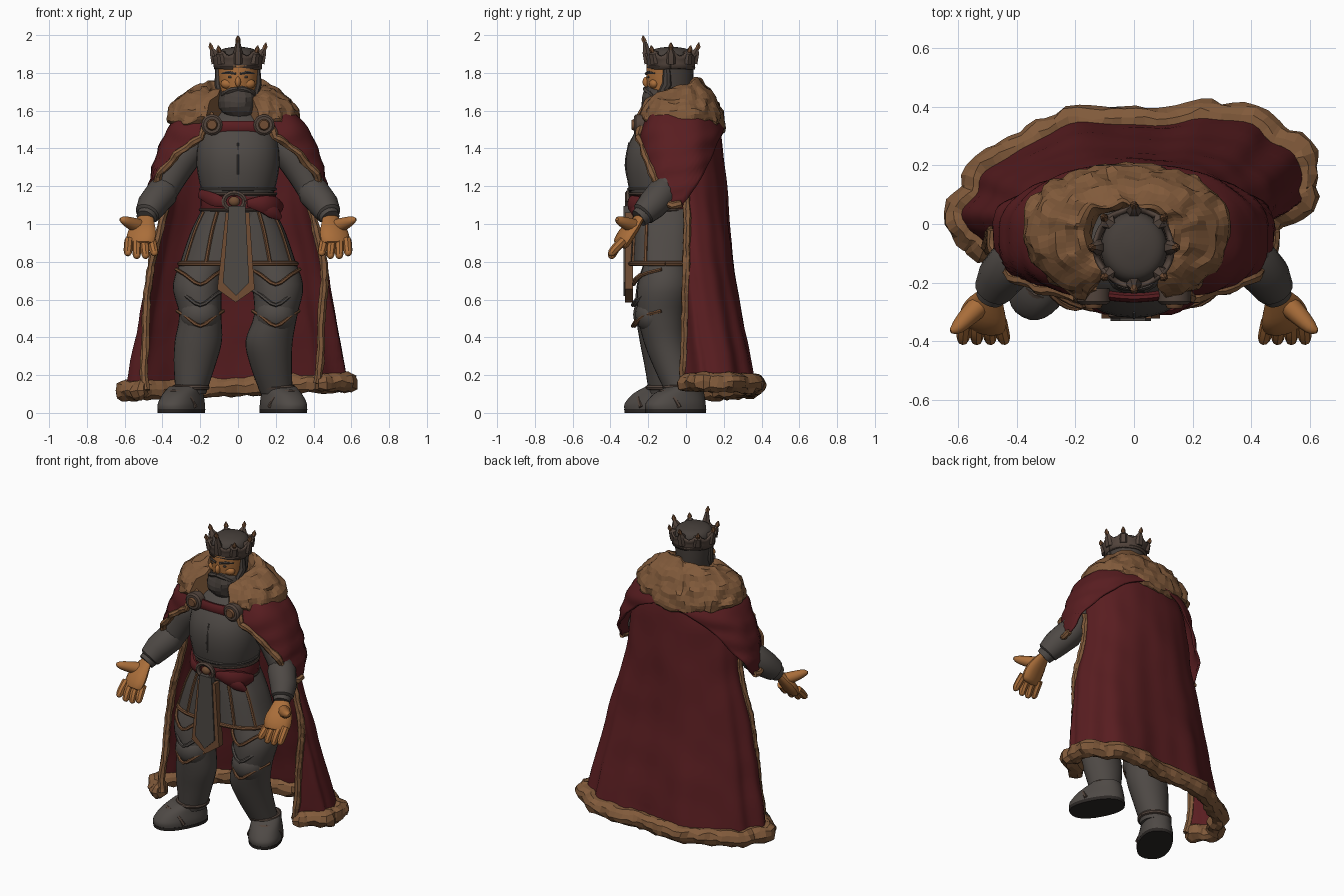
import bpy, bmesh, math
from math import sin, cos, pi, radians
from mathutils import Vector, noise

cube = bpy.data.objects.get("Cube")
if cube:
    bpy.data.objects.remove(cube, do_unlink=True)


def material(name, *rgb):
    m = bpy.data.materials.new(name)
    m.use_nodes = True
    m.diffuse_color = (*rgb, 1)
    m.node_tree.nodes["Principled BSDF"].inputs["Base Color"].default_value = (*rgb, 1)
    return m


RED = material("red_cloth", .1, .0125, .0148)
FUR = material("brown_fur", .218, .102, .043)
SKIN = material("skin", .40, .155, .042)
STEEL = material("dark_steel", .077, .067, .06)
TRIM = material("copper_trim", .165, .075, .034)
HAIR = material("dark_hair", .062, .05, .043)
CROWN = material("aged_metal", .085, .058, .045)
SOLE = material("black_sole", .024, .02, .018)


def sample(keys, t):
    """Smooth curve through evenly spaced key tuples."""
    f = t * (len(keys) - 1)
    i = min(int(f), len(keys) - 2)
    f -= i
    a, b, c, d = (keys[max(0, min(len(keys) - 1, i + k))] for k in (-1, 0, 1, 2))
    return [q + f * (r - p) / 2 + f * f * (p - 2.5 * q + 2 * r - s / 2)
            + f ** 3 * (1.5 * (q - r) + (s - p) / 2) for p, q, r, s in zip(a, b, c, d)]


def spow(v, p):
    return math.copysign(abs(v) ** p, v)


def loft(name, rings, mat, closed=True, smooth=True, rough=0, freq=14, thick=0):
    """Skin a list of point rings; closed rings get end caps."""
    bm = bmesh.new()
    rows = [[bm.verts.new(p) for p in ring] for ring in rings]
    n = len(rows[0])
    for a, b in zip(rows, rows[1:]):
        for i in range(n if closed else n - 1):
            j = (i + 1) % n
            bm.faces.new((a[i], a[j], b[j], b[i]))
    if closed:
        bm.faces.new(rows[0])
        bm.faces.new(rows[-1])
    bmesh.ops.recalc_face_normals(bm, faces=bm.faces)
    for v in bm.verts:
        v.co += noise.noise_vector(v.co * freq) * rough
    for e in bm.edges:
        e.smooth = e.calc_face_angle(0) < radians(40)
    for f in bm.faces:
        f.smooth = smooth
    mesh = bpy.data.meshes.new(name)
    bm.to_mesh(mesh)
    bm.free()
    mesh.materials.append(mat)
    ob = bpy.data.objects.new(name, mesh)
    bpy.context.scene.collection.objects.link(ob)
    if thick:
        ob.modifiers.new("thickness", "SOLIDIFY").thickness = thick
    return ob


def column(name, keys, mat, steps=16, n=28, p=1, **kw):
    """Upright body; keys are (centre x, centre y, z, radius x, radius y)."""
    rings = []
    for k in range(steps + 1):
        x, y, z, rx, ry = sample(keys, k / steps)
        rings.append([(x + rx * spow(cos(a), p), y + ry * spow(sin(a), p), z)
                      for a in (2 * pi * i / n for i in range(n))])
    return loft(name, rings, mat, **kw)


def limb(name, path, mat, n=10, steps=0, flat=1, **kw):
    """Tube along a path of (x, y, z, radius)."""
    if steps:
        path = [sample(path, k / steps) for k in range(steps + 1)]
    pts = [Vector(p[:3]) for p in path]
    rings, q, last = [], None, None
    for i, p in enumerate(pts):
        t = (pts[min(i + 1, len(pts) - 1)] - pts[max(i - 1, 0)]).normalized()
        q = last.rotation_difference(t) @ q if q else t.to_track_quat('Z', 'Y')
        last, r = t, path[i][3]
        rings.append([p + q @ Vector((r * cos(a), r * flat * sin(a), 0))
                      for a in (2 * pi * k / n for k in range(n))])
    return loft(name, rings, mat, **kw)


def ball(name, x, y, z, rx, ry, rz, mat, **kw):
    return loft(name, [[(x + rx * sin(b) * cos(a), y + ry * sin(b) * sin(a), z + rz * cos(b))
                        for a in (2 * pi * i / 16 for i in range(16))]
                       for b in (pi * (k + .1) / 10.2 for k in range(11))], mat, **kw)


def hoop(name, x, y, z, rx, ry, r, mat, p=1):
    ring = [2 * pi * i / 48 for i in range(49)]
    return limb(name, [(x + rx * spow(cos(a), p), y + ry * spow(sin(a), p), z, r) for a in ring], mat, n=8)


def span(a, b, n):
    return [a + (b - a) * i / n for i in range(n + 1)]


# Long cape, open at the front: height, centre y, radii, left and right end angles
CAPE = [(1.62, -.03, .28, .18, 100, 100), (1.4, 0, .36, .2, 100, 100), (1.1, .02, .39, .21, 100, 100),
        (.8, .03, .465, .235, 107, 102), (.5, .05, .52, .27, 120, 108), (.14, .08, .585, .3, 135, 126)]


def cape_point(t, u):
    z, yc, a, b, left, right = sample(CAPE, t)
    th, low = u * radians(left if u > 0 else right), t * t
    k = 1 + low * .022 * sin(th * 11) + t * .012 * sin(th * 17 + 1)
    x = a * k * sin(th)
    dent = .05 * math.exp(-((x - .07) / .12) ** 2)
    depth = b * k * cos(th) * (1 if cos(th) > 0 else .65)
    return x, yc + depth + low * (.11 * x - dent), z + low * .04 * x


loft("cape", [[cape_point(t, u) for u in span(-1, 1, 80)] for t in span(0, 1, 30)],
     RED, closed=False, rough=.008, freq=6, thick=.014)
limb("cape_fur_hem", [(*cape_point(1, u), .035 if abs(u) == 1 else .053) for u in span(-1, 1, 70)],
     FUR, smooth=False, rough=.016, freq=22)
for side, s in (("left", 1), ("right", -1)):
    limb(side + "_cape_fur_edge", [(*cape_point(t, s), .022) for t in span(.3, 1, 36)],
         FUR, n=7, smooth=False, rough=.008, freq=25)

# Shoulder mantle draped over the upper arms, swooping up to the collar behind
DROP = [(1.52,), (1.44,), (1.25,), (1.1,), (1.3,), (1.46,)]
WIDTH = [(.26, .17), (.37, .225), (.43, .23), (.465, .23), (.48, .23)]


def mantle_point(u, t):
    th = u * radians(160)
    z = 1.64 + (sample(DROP, abs(u))[0] - 1.64) * t
    a, b = sample(WIDTH, min(1, (1.64 - z) / .52))
    k = 1 + .018 * t * sin(z * 55 + abs(u) * 9)
    p = .9 if cos(th) > 0 else .68
    return a * k * spow(sin(th), p), -.025 + b * k * spow(cos(th), p), z


loft("shoulder_mantle", [[mantle_point(u, t) for u in span(-1, 1, 72)] for t in span(0, 1, 16)],
     RED, closed=False, rough=.008, freq=8, thick=.012)
for side, s in (("left", 1), ("right", -1)):
    edge = [mantle_point(s, t) for t in span(.3, 1, 8)]
    edge += [mantle_point(s * u, 1) for u in span(.98, .56, 24)]
    limb(side + "_mantle_fur_edge", [(*p, .02) for p in edge], FUR, n=7,
         smooth=False, rough=.008, freq=25)

# Thick fur collar: (ring scale, height at back, height at front)
COLLAR = [(.36, 1.64, 1.58), (.44, 1.77, 1.70), (.66, 1.745, 1.69), (.9, 1.675, 1.65),
          (1.04, 1.60, 1.59), (1.06, 1.54, 1.54), (.85, 1.52, 1.51)]


def collar_point(u, t):
    th = u * radians(161)
    k, back, front = sample(COLLAR, t)
    mix = (1 + cos(th)) / 2
    vee = .06 * max(0, 1 - abs(u) * 3) * t
    return (-.025 + .328 * k * spow(sin(th), .85), -.03 + .218 * k * spow(cos(th), .85),
            front + (back - front) * mix - vee)


loft("fur_collar", [[collar_point(u, t) for t in span(0, 1, 18)] for u in span(-1, 1, 64)],
     FUR, smooth=False, rough=.022, freq=17)

# Torso armour and edging
column("cuirass", [(0, -.12, 1.02, .185, .165), (0, -.12, 1.12, .18, .165), (0, -.12, 1.2, .2, .185),
                   (0, -.12, 1.31, .22, .2), (0, -.12, 1.42, .215, .185), (0, -.1, 1.53, .18, .14),
                   (0, -.08, 1.6, .1, .09)], STEEL, p=.9)
hoop("cuirass_lower_edge", 0, -.12, 1.185, .197, .183, .009, STEEL)
limb("chest_ridge", [(0, -.296, 1.19, .004), (0, -.32, 1.31, .005), (0, -.302, 1.43, .004)], STEEL, steps=8)

# Belt, buckle and sash
column("belt", [(0, -.12, 1.07, .2, .175), (0, -.12, 1.11, .203, .18), (0, -.12, 1.16, .195, .175)],
       RED, steps=4, rough=.006)
for z in (1.075, 1.16):
    hoop("belt_edge", 0, -.12, z, .2, .178, .008, CROWN)
limb("buckle_ring", [(-.02 + .055 * cos(a), -.308, 1.12 + .045 * sin(a), .014)
                     for a in span(0, 2 * pi, 16)], CROWN, n=6)
ball("buckle_boss", -.02, -.302, 1.12, .03, .02, .026, TRIM)
limb("sash_knot", [(.05, -.295, 1.11, .01), (.13, -.285, 1.105, .024), (.19, -.235, 1.09, .028), (.23, -.17, 1.09, .012)],
     RED, steps=10, flat=2)
limb("sash_tail", [(.12, -.29, 1.09, .012), (.18, -.265, 1.065, .02), (.225, -.24, 1.03, .008)], RED, steps=6, flat=1.8)
limb("sash_wrap", [(-.07, -.298, 1.11, .012), (-.13, -.277, 1.13, .018), (-.2, -.18, 1.16, .012)], RED, steps=8, flat=2)

# Armoured skirt with trimmed plates
SKIRT = [(0, -.11, 1.08, .19, .165), (0, -.11, .96, .25, .175), (0, -.11, .785, .31, .185)]
column("skirt", SKIRT, STEEL, p=.75, n=40)
hoop("skirt_hem", 0, -.11, .79, .309, .185, .013, TRIM, p=.75)
for deg in (-62, -27, 27, 62):
    pts = []
    for t in span(.1, 1, 8):
        x, y, z, rx, ry = sample(SKIRT, t)
        pts.append((x + rx * spow(sin(radians(deg)), .75), y - ry * spow(cos(radians(deg)), .75), z, .01))
    limb("skirt_plate_edge", pts, TRIM, n=6)


def tabard_plate(name, k, drop, y, mat):
    outline = [(-.065, 1.06), (-.11, .655), (-.012, .585), (.088, .655), (.06, 1.06)]
    loft(name, [[(-.01 + (x + .01) * k, yy, z + drop) for x, z in outline] for yy in (y, -.28)], mat)


tabard_plate("tabard_border", 1, 0, -.322, TRIM)
tabard_plate("tabard", .7, .035, -.33, STEEL)

# Clasps and the strap between them
limb("collar_strap", [(-.15, -.235, 1.515, .018), (0, -.25, 1.51, .018), (.15, -.235, 1.515, .018)],
     RED, steps=8, flat=2)
for s in (1, -1):
    for name, r, y, mat in (("clasp", .056, -.275, CROWN), ("clasp_boss", .03, -.288, TRIM)):
        limb(name, [(s * .138, -.22, 1.525, r), (s * .138, y + .01, 1.525, r), (s * .138, y, 1.525, r * .8)], mat, n=16)

# Legs, knee guards and boots
LEGS = {"left": [(.17, -.1, .85, .11, .1), (.21, -.115, .68, .135, .14), (.2, -.13, .52, .115, .125),
                 (.165, -.11, .38, .125, .115), (.175, -.07, .25, .11, .105), (.205, -.02, .1, .085, .085)],
        "right": [(-.17, -.1, .85, .11, .1), (-.215, -.12, .68, .13, .14), (-.2, -.14, .52, .112, .125),
                  (-.21, -.13, .38, .125, .115), (-.23, -.12, .25, .11, .1), (-.25, -.11, .1, .08, .085)]}
for side, s, fx, fy in (("left", 1, .24, -.055), ("right", -1, -.30, -.165)):
    keys = LEGS[side]
    column(side + "_leg", keys, STEEL, steps=20)
    kx, ky = keys[2][:2]
    ball(side + "_knee_guard", kx, ky - .05, .52, .105, .09, .1, STEEL)
    for z, grow, mat in ((.71, 1.04, TRIM), (.6, 1, STEEL), (.49, 1, TRIM)):
        limb(side + "_leg_plate_edge", [(kx + dx * grow, ky + dy * grow, z + dz, .01) for dx, dy, dz in
             ((-.122, .0, .05), (-.075, -.1, .02), (0, -.142, -.03), (.075, -.1, .02), (.122, 0, .05))], mat, steps=12, n=6)
    ax, ay = keys[5][:2]
    hoop(side + "_ankle_band", ax, ay, .135, .086, .09, .014, CROWN)
    boot = column(side + "_boot", [(0, 0, .015, .1, .17), (0, 0, .05, .1, .168), (0, .02, .1, .09, .14),
                                   (0, .055, .14, .085, .095)], STEEL, p=.85)
    sole = column(side + "_sole", [(0, 0, 0, .1, .17), (0, 0, .02, .102, .172)], SOLE, steps=1, p=.85)
    strap = limb(side + "_boot_strap", [(.1, -.03, .03, .012), (.07, -.06, .09, .012), (0, -.085, .112, .012),
                                        (-.07, -.06, .09, .012), (-.1, -.03, .03, .012)], CROWN, steps=10, n=6)
    for ob in (boot, sole, strap):
        ob.location, ob.rotation_euler = (fx, fy, 0), (0, 0, s * radians(28))

# Arms, bracers and open hands
for side, s in (("left", 1), ("right", -1)):
    def arm(part, path, mat, **kw):
        return limb(side + part, [(s * x, y, z, r) for x, y, z, r in path], mat, **kw)
    arm("_arm", [(.21, -.07, 1.44, .08), (.28, -.08, 1.37, .092), (.35, -.09, 1.26, .085), (.405, -.11, 1.16, .076),
                 (.455, -.18, 1.09, .065), (.49, -.25, 1.03, .05)], STEEL, n=16, steps=18)
    arm("_bracer", [(.38, -.1, 1.2, .072), (.402, -.122, 1.165, .086), (.455, -.18, 1.1, .08),
                    (.48, -.225, 1.055, .066), (.484, -.232, 1.048, .05)], STEEL, n=16)
    arm("_palm", [(.488, -.245, 1.035, .044), (.503, -.28, .99, .068), (.512, -.315, .945, .082),
                  (.517, -.345, .895, .075), (.518, -.352, .885, .04)], SKIN, n=14, steps=10, flat=.46)
    arm("_thumb", [(.53, -.28, .99, .038), (.57, -.32, 1.005, .032), (.605, -.355, 1.02, .022), (.625, -.365, 1.025, .008)],
        SKIN, steps=8)
    for i in range(4):
        long = .014 if i in (1, 2) else 0
        arm("_finger", [(.457 + .04 * i, -.33, .915, .024), (.449 + .044 * i, -.37, .875, .024),
                        (.442 + .047 * i, -.395, .845 - long, .02), (.44 + .048 * i, -.403, .832 - long, .007)],
            SKIN, steps=8, n=8)

# Head: the face is the front band, the rest is hair
head = column("head", [(0, -.07, 1.58, .09, .09), (0, -.08, 1.66, .095, .11), (0, -.085, 1.74, .103, .122),
                       (0, -.085, 1.82, .11, .125), (0, -.08, 1.89, .112, .12), (0, -.08, 1.925, .085, .09),
                       (0, -.08, 1.938, .02, .02)], HAIR, steps=24, n=32)
head.data.materials.append(SKIN)
for f in head.data.polygons:
    f.material_index = int(f.center.y < -.115 and 1.69 < f.center.z < 1.83)
ball("beard", 0, -.15, 1.648, .106, .09, .095, HAIR, rough=.014, smooth=False)
ball("nose", 0, -.21, 1.752, .015, .02, .028, SKIN)
for s in (1, -1):
    ball("cheek", s * .05, -.168, 1.742, .042, .027, .028, SKIN)
    ball("eye", s * .04, -.198, 1.778, .014, .006, .006, HAIR)
    limb("brow", [(s * .012, -.212, 1.795, .007), (s * .05, -.2, 1.803, .009), (s * .085, -.165, 1.797, .004)], HAIR, n=6)
    limb("moustache", [(0, -.218, 1.716, .011), (s * .045, -.208, 1.706, .015), (s * .085, -.175, 1.68, .008)],
         HAIR, n=6, steps=6)
    limb("side_hair", [(s * .1, -.1, 1.82, .02), (s * .102, -.1, 1.74, .024), (s * .085, -.14, 1.67, .02)],
         HAIR, n=8, rough=.008)

# Crown with leaning points
band = [[(r * cos(a), -.08 + r * sin(a), z + lift * cos(8 * a)) for a in span(0, 2 * pi, 48)]
        for r, z, lift in ((.115, 1.82, 0), (.115, 1.85, 0), (.12, 1.88, .005), (.128, 1.905, .014))]
loft("crown_band", band, CROWN, closed=False, rough=.006, thick=.012)
hoop("crown_lower_edge", 0, -.08, 1.83, .117, .12, .01, CROWN)
for i in range(8):
    a = -pi / 2 + i * pi / 4
    top = 1.998 if i == 0 else 1.96 if i % 2 == 0 else 1.945
    spike = [(r * cos(a), -.08 + r * sin(a), z, w) for r, z, w in
             ((.116, 1.85, .028), (.127, 1.905, .026), (.138, top - .035, .012), (.145, top - .02, .014), (.148, top, .003))]
    limb("crown_point", spike[:3], CROWN, n=6)
    limb("crown_tip", spike[2:], TRIM, n=6)
